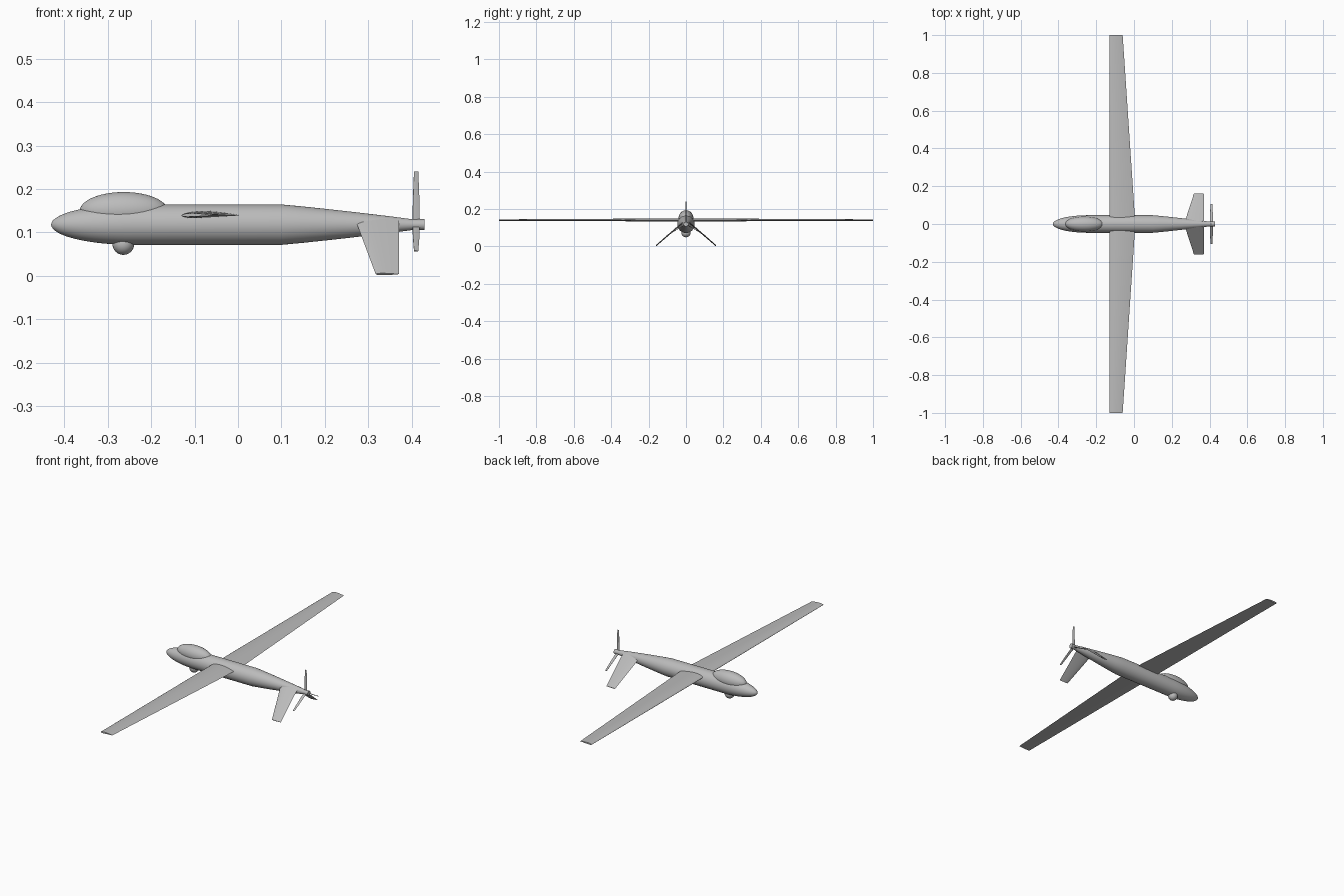
import bpy, bmesh, math
from mathutils import Vector, Matrix

if "Cube" in bpy.data.objects:
    bpy.data.objects.remove(bpy.data.objects["Cube"])

AXIS_Z = 0.118
RADIUS = 0.0465

grey = bpy.data.materials.new("light_grey")
grey.use_nodes = True
grey.diffuse_color = (0.5, 0.5, 0.5, 1)
grey.node_tree.nodes["Principled BSDF"].inputs["Base Color"].default_value = (0.5, 0.5, 0.5, 1)


def finish(name, bm, angle=35):
    bmesh.ops.recalc_face_normals(bm, faces=bm.faces)
    mesh = bpy.data.meshes.new(name)
    bm.to_mesh(mesh)
    bm.free()
    mesh.materials.append(grey)
    obj = bpy.data.objects.new(name, mesh)
    bpy.context.collection.objects.link(obj)
    bpy.ops.object.select_all(action="DESELECT")
    bpy.context.view_layer.objects.active = obj
    obj.select_set(True)
    bpy.ops.object.shade_smooth_by_angle(angle=math.radians(angle))
    return obj


def loft(bm, rings):
    """Skin closed rings of points and cap both ends."""
    loops = [[bm.verts.new(p) for p in ring] for ring in rings]
    n = len(loops[0])
    for a, b in zip(loops, loops[1:]):
        for i in range(n):
            j = (i + 1) % n
            bm.faces.new((a[i], a[j], b[j], b[i]))
    bm.faces.new(loops[0])
    bm.faces.new(loops[-1])


def body(name, stations, sides=40):
    """Round body along x from (x, radius) stations."""
    bm = bmesh.new()
    turn = [2 * math.pi * i / sides for i in range(sides)]
    loft(bm, [[(x, r * math.cos(a), AXIS_Z + r * math.sin(a)) for a in turn]
              for x, r in stations])
    return finish(name, bm)


def ellipsoid(name, centre, radii):
    bm = bmesh.new()
    bmesh.ops.create_uvsphere(bm, u_segments=40, v_segments=24, radius=1,
                              matrix=Matrix.Translation(centre) @ Matrix.Diagonal((*radii, 1)))
    return finish(name, bm)


def airfoil(lead, chord, thick, up, camber=0.0, steps=14):
    """Wing section with its chord along +x and its thickness along up."""
    def point(t, side):
        half = thick * (1.485 * math.sqrt(t) - 0.63 * t - 1.758 * t ** 2
                        + 1.4215 * t ** 3 - 0.5185 * t ** 4)
        rise = camber * 4 * t * (1 - t) + side * half
        return Vector(lead) + Vector((chord * t, 0, 0)) + Vector(up) * rise
    ts = [(1 - math.cos(math.pi * i / steps)) / 2 for i in range(steps + 1)]
    return ([point(t, 1) for t in ts[::-1]] + [point(t, -1) for t in ts[1:-1]])


def mirrored_panel(name, sections):
    bm = bmesh.new()
    loft(bm, sections)
    obj = finish(name, bm)
    obj.modifiers.new("other_side", "MIRROR").use_axis = (False, True, False)
    return obj


# Fuselage: elliptical nose, straight middle, tapered tail
nose = []
for i in range(1, 17):
    a = math.pi / 2 * i / 16
    nose.append((-0.24 - 0.19 * math.cos(a), RADIUS * math.sin(a)))
nose.insert(0, (-0.43, 0.001))
tail = [(0.1, RADIUS), (0.15, 0.0418), (0.2, 0.0365), (0.25, 0.031),
        (0.3, 0.0252), (0.35, 0.0192), (0.4, 0.0125)]
body("fuselage", nose + tail)

# Dome on the nose and camera ball below it
ellipsoid("antenna_dome", (-0.263, 0, 0.15), (0.101, 0.04, 0.043))
ellipsoid("camera_ball", (-0.264, 0, 0.0735), (0.025, 0.025, 0.025))

# Long wing with a straight leading edge
mirrored_panel("wing", [
    airfoil((-0.13, 0, 0.139), 0.137, 0.016, (0, 0, 1), 0.003),
    airfoil((-0.13, 1, 0.139), 0.07, 0.008, (0, 0, 1), 0.0015)])

# Drooping tail fins
fin_up = Vector((0, 0.65, 0.76))
mirrored_panel("tail_fin", [
    airfoil((0.27, 0.015, 0.129), 0.1, 0.008, fin_up),
    airfoil((0.317, 0.16, 0.004), 0.053, 0.006, fin_up)])

# Pusher propeller: hub and three blades
body("propeller_hub", [(0.378, 0.0125), (0.429, 0.0125)])
bm = bmesh.new()
for k in range(3):
    spin = Matrix.Rotation(2 * math.pi * k / 3, 4, "X")
    base = Matrix.Translation((0, 0, AXIS_Z)) @ spin
    loft(bm, [[base @ p for p in airfoil((0.41 - w / 2, 0, h), w, 0.003, (0, 1, 0), steps=8)]
              for h, w in ((0.005, 0.017), (0.06, 0.015), (0.122, 0.01))])
finish("propeller_blades", bm)
